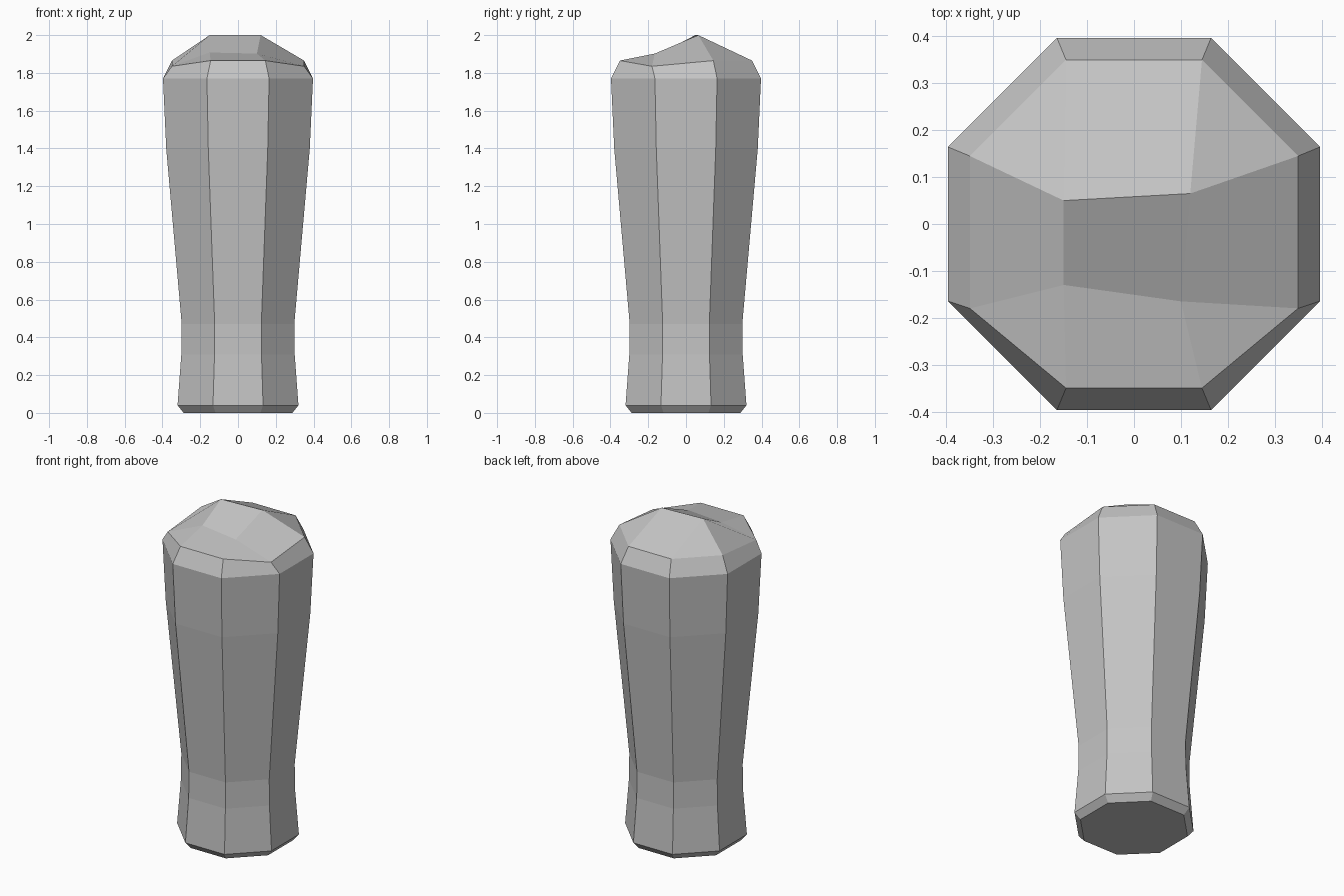
import bpy
import bmesh
import math

cube = bpy.data.objects.get("Cube")
if cube:
    bpy.data.objects.remove(cube, do_unlink=True)

# Single grey material
grey = bpy.data.materials.new("light_grey")
grey.use_nodes = True
colour = (0.55, 0.55, 0.55, 1)
grey.diffuse_color = colour
grey.node_tree.nodes["Principled BSDF"].inputs["Base Color"].default_value = colour

# Body profile: (half width across flats, height)
PROFILE = [(0.288, 0), (0.32, 0.04), (0.3, 0.31), (0.298, 0.47),
           (0.38, 1.4), (0.397, 1.77), (0.35, 1.865)]

bm = bmesh.new()


def octagon(half_width, z):
    radius = half_width / math.cos(math.pi / 8)
    angles = [math.pi * (2 * i + 1) / 8 for i in range(8)]
    return [bm.verts.new((radius * math.cos(a), radius * math.sin(a), z)) for a in angles]


# Octagonal body with chamfered foot and shoulder
rings = [octagon(w, z) for w, z in PROFILE]
bm.faces.new(reversed(rings[0]))
for low, high in zip(rings, rings[1:]):
    for i in range(8):
        j = (i + 1) % 8
        bm.faces.new((low[i], low[j], high[j], high[i]))

# Shoulder dips at the two front side corners
right_back, back_right, back_left, left_back, left_front, front_left, front_right, right_front = rings[-1]
for corner in (left_front, right_front):
    corner.co.y, corner.co.z = -0.18, 1.835

# Chiselled crown: rear ridge and lower front break
ridge_l = bm.verts.new((-0.15, 0.05, 2))
ridge_r = bm.verts.new((0.12, 0.065, 2))
break_l = bm.verts.new((-0.15, -0.13, 1.908))
break_r = bm.verts.new((0.1, -0.165, 1.902))
for face in [
    (ridge_r, back_right, back_left, ridge_l),
    (ridge_l, back_left, left_back),
    (right_back, back_right, ridge_r),
    (ridge_l, left_back, left_front, break_l),
    (break_l, left_front, front_left),
    (break_l, front_left, front_right, break_r),
    (break_r, front_right, right_front),
    (break_r, right_front, right_back, ridge_r),
    (break_l, break_r, ridge_r, ridge_l),
]:
    bm.faces.new(face)

bmesh.ops.recalc_face_normals(bm, faces=bm.faces)
mesh = bpy.data.meshes.new("faceted_post")
bm.to_mesh(mesh)
bm.free()
mesh.materials.append(grey)
post = bpy.data.objects.new("faceted_post", mesh)
bpy.context.collection.objects.link(post)
